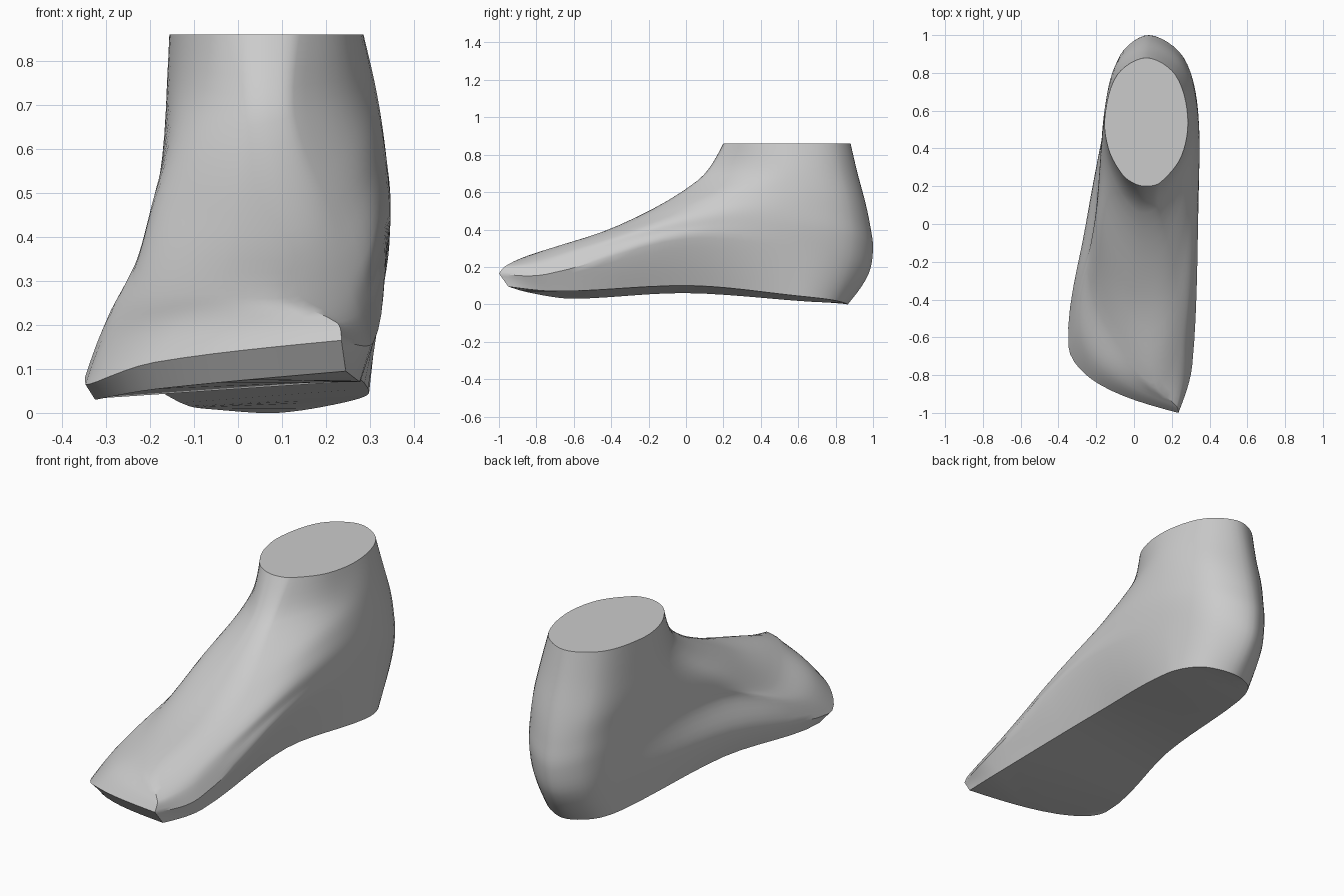
import bpy
import bmesh
import math
from mathutils import Vector

cube = bpy.data.objects.get("Cube")
if cube:
    bpy.data.objects.remove(cube, do_unlink=True)

RING_STEPS = 6
LIFT_STEPS = 5

# Each ring runs: toe tip, +x side back to the heel, then -x side to the toe.
sole_edge = [(.245, -.95, .095), (.278, -.68, .07), (.25, .03, .1), (.298, .6, .045),
             (.09, .865, 0), (-.11, .65, .015), (-.215, 0, .06), (-.325, -.6, .03),
             (-.18, -.8, .055)]
feather_line = [(.235, -1, .165), (.308, -.75, .16), (.336, 0, .35), (.325, .6, .29),
                (.08, .975, .16), (-.122, .68, .2), (-.255, 0, .2), (-.347, -.65, .065),
                (-.19, -.845, .115)]
toe_box = [(.225, -.965, .205), (.28, -.7, .235), (.336, .05, .42), (.338, .6, .42),
           (.08, 1, .3), (-.135, .65, .36), (-.21, 0, .34), (-.3, -.51, .185),
           (-.13, -.78, .205)]
toe_cap = [(.11, -.84, .262), (.258, -.55, .315), (.332, .14, .49), (.338, .6, .51),
           (.08, .985, .42), (-.142, .64, .46), (-.198, .1, .42), (-.23, -.33, .285),
           (-.06, -.67, .27)]
instep = [(.12, -.37, .418), (.21, -.22, .465), (.305, .2, .57), (.33, .6, .62),
          (.08, .96, .54), (-.152, .63, .57), (-.18, .25, .53), (-.175, -.06, .465),
          (-.02, -.34, .408)]
ankle = [(.07, .06, .66), (.13, .095, .675), (.27, .33, .705), (.315, .58, .73),
         (.07, .915, .71), (-.158, .57, .72), (-.152, .38, .7), (-.09, .2, .67),
         (.01, .07, .65)]


def ankle_opening():
    """Elliptical cut at the top of the ankle."""
    angles = (2, 20, 58, 95, 180, 265, 295, 325, 345)
    return [(.065 + .22 * math.sin(math.radians(a)),
             .54 - .34 * math.cos(math.radians(a)), .86) for a in angles]


def hermite(a, b, tangent_a, tangent_b, t):
    t2, t3 = t * t, t * t * t
    return (a * (2 * t3 - 3 * t2 + 1) + tangent_a * (t3 - 2 * t2 + t)
            + b * (3 * t2 - 2 * t3) + tangent_b * (t3 - t2))


def smooth_curve(points, steps, closed=False, corner=None):
    """Chord-length spline through the points, with one optional corner."""
    count = len(points)

    def direction(i):
        if i == corner or (not closed and i in (0, count - 1)):
            return None
        before, after = points[i - 1], points[(i + 1) % count]
        length = (points[i] - before).length + (after - points[i]).length
        return (after - before) / length

    result = []
    for i in range(count if closed else count - 1):
        j = (i + 1) % count
        chord = points[j] - points[i]
        start, end = direction(i), direction(j)
        start = start and start * chord.length
        end = end and end * chord.length
        free_start = chord if end is None else chord * 1.5 - end * .5
        free_end = chord if start is None else chord * 1.5 - start * .5
        result += [hermite(points[i], points[j],
                           free_start if start is None else start,
                           free_end if end is None else end, s / steps)
                   for s in range(steps)]
    return result if closed else result + [points[-1]]


def heel_corner(side, back):
    """Fullness between the side of the heel and its back."""
    return Vector((side.x + (back.x - side.x) * .3,
                   side.y + (back.y - side.y) * .71,
                   (side.z + back.z) / 2))


def foot_ring(points, pointed):
    """Closed outline, with a corner at the toe tip when pointed."""
    p = [Vector(q) for q in points]
    p = p[:4] + [heel_corner(p[3], p[4]), p[4], heel_corner(p[5], p[4])] + p[5:]
    return smooth_curve(p, RING_STEPS, closed=True, corner=0 if pointed else None)


def foot_column(points):
    """Rise from sole to ankle, creased at the feather line round the toes."""
    at_toes = points[1].y < -.4
    return smooth_curve(points, LIFT_STEPS, corner=1 if at_toes else None)


# Foot form: lofted skin, flat ankle cap and curved sole
rings = [foot_ring(r, True) for r in (sole_edge, feather_line, toe_box)]
rings += [foot_ring(r, False) for r in (toe_cap, instep, ankle, ankle_opening())]
columns = [foot_column(c) for c in zip(*rings)]

bm = bmesh.new()
grid = [[bm.verts.new(co) for co in col] for col in columns]
for i, col in enumerate(grid):
    nxt = grid[(i + 1) % len(grid)]
    for k in range(len(col) - 1):
        bm.faces.new((col[k], nxt[k], nxt[k + 1], col[k + 1]))
bm.faces.new([col[-1] for col in grid])
sole = bm.faces.new([col[0] for col in reversed(grid)])
bmesh.ops.triangulate(bm, faces=[sole])
bmesh.ops.recalc_face_normals(bm, faces=bm.faces)

mesh = bpy.data.meshes.new("foot_form")
bm.to_mesh(mesh)
bm.free()
foot = bpy.data.objects.new("foot_form", mesh)
bpy.context.collection.objects.link(foot)

# Single grey material
grey = bpy.data.materials.new("plain_grey")
grey.use_nodes = True
colour = (.6, .6, .6, 1)
grey.diffuse_color = colour
grey.node_tree.nodes["Principled BSDF"].inputs["Base Color"].default_value = colour
mesh.materials.append(grey)

bpy.ops.object.select_all(action='DESELECT')
foot.select_set(True)
bpy.context.view_layer.objects.active = foot
bpy.ops.object.shade_smooth_by_angle(angle=math.radians(35))
